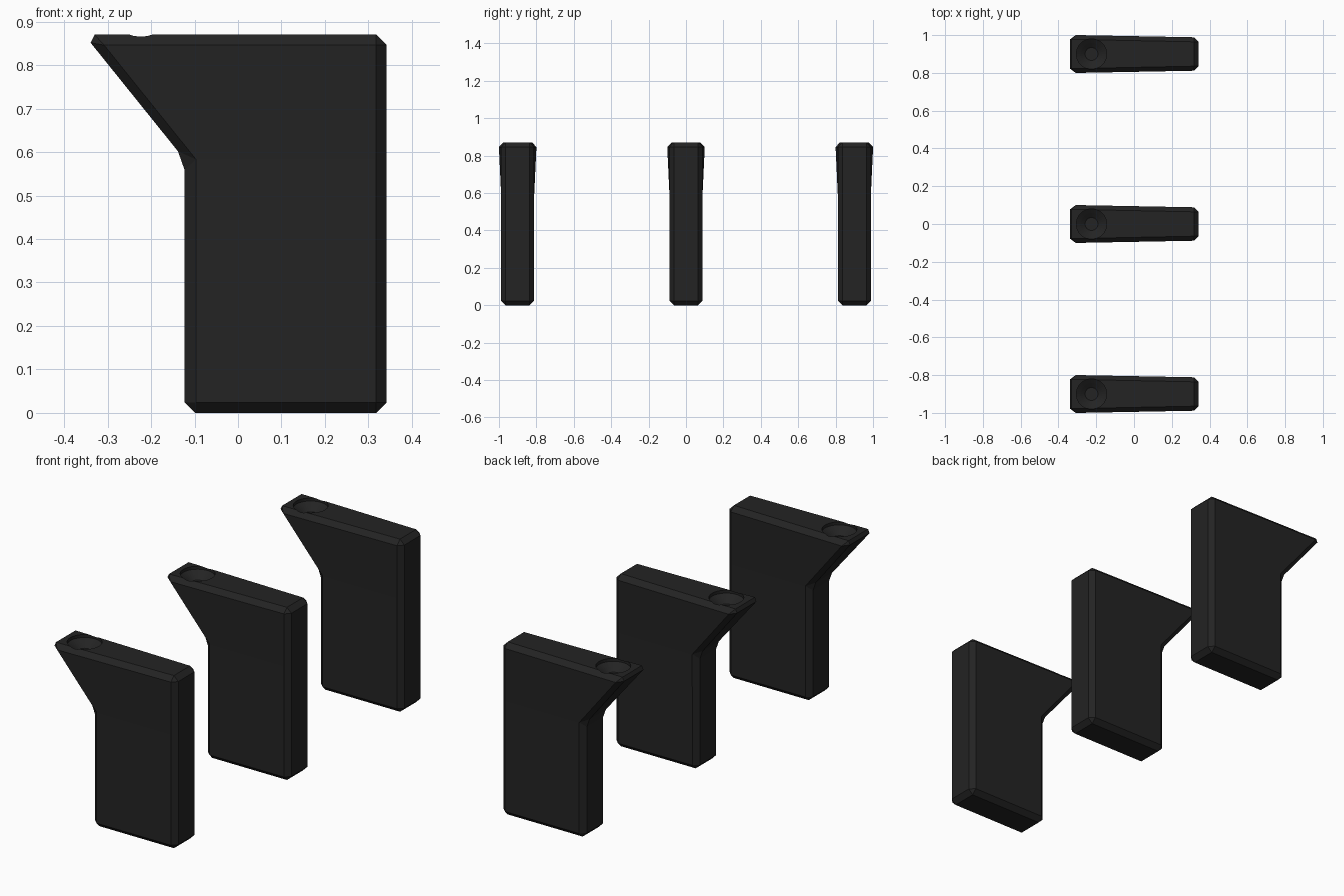
import bpy, bmesh, math

if "Cube" in bpy.data.objects:
    bpy.data.objects.remove(bpy.data.objects["Cube"])

black = bpy.data.materials.new("matte black")
black.diffuse_color = (0.017, 0.017, 0.017, 1)
black.use_nodes = True
black.node_tree.nodes["Principled BSDF"].inputs["Base Color"].default_value = black.diffuse_color


def make_object(name, bm):
    bmesh.ops.recalc_face_normals(bm, faces=bm.faces)
    mesh = bpy.data.meshes.new(name)
    bm.to_mesh(mesh)
    bm.free()
    mesh.materials.append(black)
    obj = bpy.data.objects.new(name, mesh)
    bpy.context.collection.objects.link(obj)
    return obj


# Bracket body: (x, z, half thickness); the overhanging tip flares slightly
profile = [(-0.123, 0, 0.088), (0.342, 0, 0.088), (0.342, 0.583, 0.088),
           (0.342, 0.87, 0.088), (-0.354, 0.87, 0.102), (-0.123, 0.583, 0.088)]
bm = bmesh.new()
sides = [[bm.verts.new((x, s * h, z)) for x, z, h in profile] for s in (-1, 1)]
for side in sides:
    bm.faces.new([side[i] for i in (0, 1, 2, 5)])
    bm.faces.new([side[i] for i in (5, 2, 3, 4)])
for i in range(6):
    j = (i + 1) % 6
    bm.faces.new((sides[0][i], sides[0][j], sides[1][j], sides[1][i]))
body = make_object("bracket_middle", bm)

# Screw recess cutter: stepped bowl revolved about the hole axis
bm = bmesh.new()
rings = []
N = 32
for r, z in [(0.08, 0.92), (0.08, 0.855), (0.058, 0.84), (0.034, 0.822)]:
    rings.append([bm.verts.new((-0.225 + r * math.cos(2 * math.pi * k / N),
                                r * math.sin(2 * math.pi * k / N), z))
                  for k in range(N)])
for a, b in zip(rings, rings[1:]):
    for k in range(N):
        m = (k + 1) % N
        bm.faces.new((a[k], a[m], b[m], b[k]))
bm.faces.new(rings[0])
bm.faces.new(rings[-1])
cutter = make_object("screw_recess_cutter", bm)
cutter.hide_render = True

# Chamfer the edges, then cut the recess
bev = body.modifiers.new("chamfer", 'BEVEL')
bev.width = 0.024
bev.segments = 1
bev.limit_method = 'ANGLE'
bev.angle_limit = math.radians(20)
cut = body.modifiers.new("recess", 'BOOLEAN')
cut.operation = 'DIFFERENCE'
cut.solver = 'EXACT'
cut.object = cutter

# Bake the modifiers and drop the helper
deps = bpy.context.evaluated_depsgraph_get()
baked = bpy.data.meshes.new_from_object(body.evaluated_get(deps))
body.modifiers.clear()
body.data = baked
bpy.data.objects.remove(cutter)

# Two more identical brackets in the row
for name, y in (("bracket_front", -0.9), ("bracket_back", 0.9)):
    copy = bpy.data.objects.new(name, baked)
    copy.location.y = y
    bpy.context.collection.objects.link(copy)
